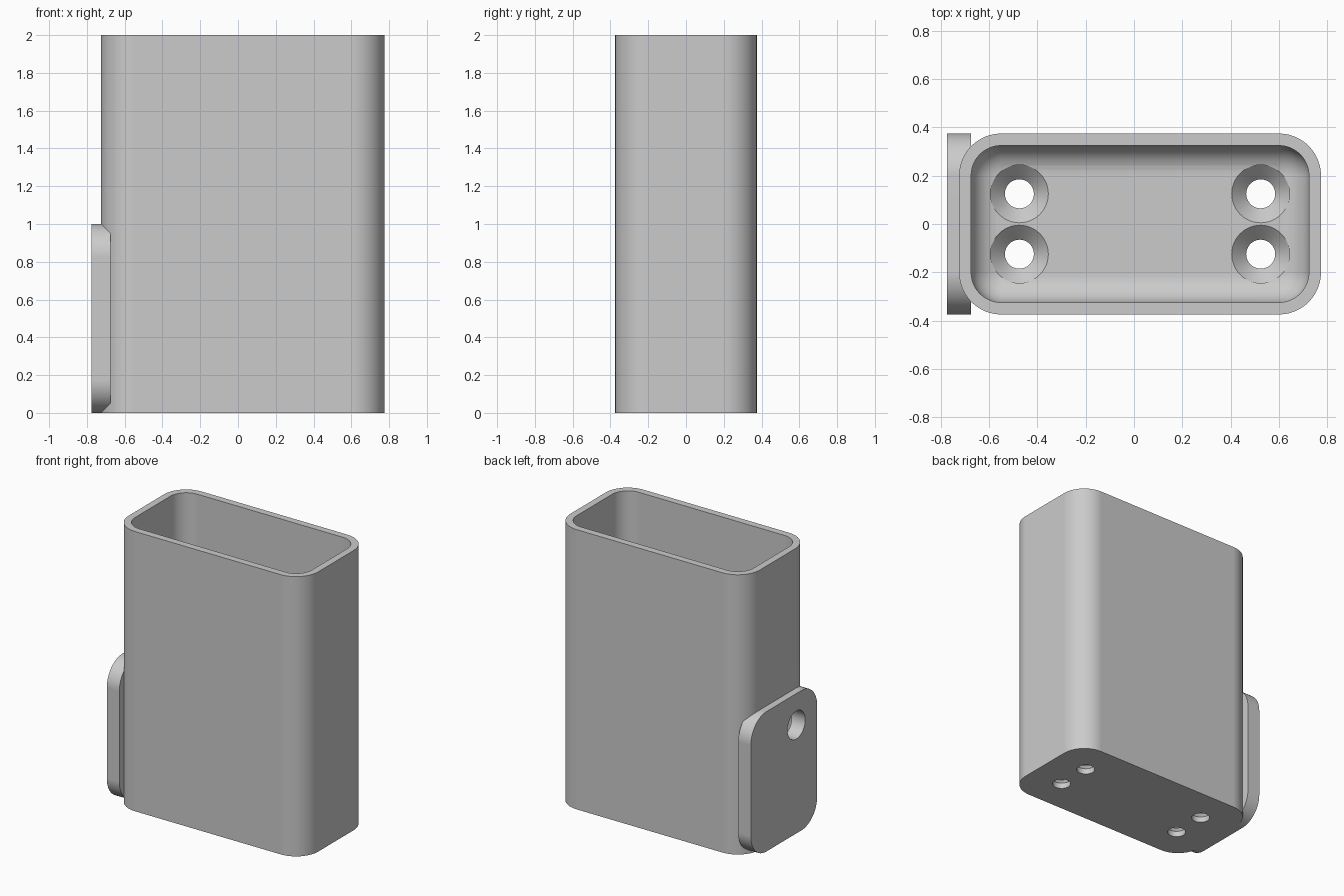
import bpy, bmesh, math
from mathutils import Matrix, Vector

cube = bpy.data.objects.get("Cube")
if cube:
    bpy.data.objects.remove(cube, do_unlink=True)

grey = bpy.data.materials.new("light grey")
grey.use_nodes = True
grey.diffuse_color = (0.6, 0.6, 0.6, 1)
grey.node_tree.nodes["Principled BSDF"].inputs["Base Color"].default_value = (0.6, 0.6, 0.6, 1)


def rounded_rect(half_u, half_v, r, steps=12):
    """Outline of a rounded rectangle, counter-clockwise."""
    points = []
    for i, (su, sv) in enumerate([(1, 1), (-1, 1), (-1, -1), (1, -1)]):
        for k in range(steps + 1):
            a = math.pi / 2 * (i + k / steps)
            points.append((su * (half_u - r) + r * math.cos(a),
                           sv * (half_v - r) + r * math.sin(a)))
    return points


def loft(name, loops):
    """Closed solid through a list of point loops."""
    bm = bmesh.new()
    rings = [[bm.verts.new(p) for p in loop] for loop in loops]
    for a, b in zip(rings, rings[1:]):
        for i in range(len(a)):
            j = (i + 1) % len(a)
            bm.faces.new((a[i], a[j], b[j], b[i]))
    bm.faces.new(rings[0][::-1])
    bm.faces.new(rings[-1])
    bmesh.ops.recalc_face_normals(bm, faces=bm.faces)
    mesh = bpy.data.meshes.new(name)
    bm.to_mesh(mesh)
    bm.free()
    obj = bpy.data.objects.new(name, mesh)
    bpy.context.collection.objects.link(obj)
    mesh.materials.append(grey)
    return obj


def round_cutter(profile, matrix):
    """Turned cutter from (radius, height) pairs."""
    turn = [2 * math.pi * i / 48 for i in range(48)]
    obj = loft("hole_cutter", [[matrix @ Vector((r * math.cos(a), r * math.sin(a), h))
                                for a in turn] for r, h in profile])
    obj.hide_render = True
    return obj


def cut(obj, cutter):
    mod = obj.modifiers.new("hole", 'BOOLEAN')
    mod.operation = 'DIFFERENCE'
    mod.solver = 'EXACT'
    mod.object = cutter
    bpy.context.view_layer.objects.active = obj
    bpy.ops.object.modifier_apply(modifier=mod.name)


# Open container: outer wall, rim, inner wall, floor fillet
CX, HX, HY, WALL, FLOOR, FILLET = 0.025, 0.75, 0.375, 0.05, 0.1, 0.12


def level(inset, z):
    return [(CX + x, y, z) for x, y in rounded_rect(HX - inset, HY - inset, 0.175 - inset)]


loops = [level(0, 0), level(0, 2), level(WALL, 2)]
for k in range(11):
    a = math.pi / 2 * k / 10
    loops.append(level(WALL + FILLET * (1 - math.cos(a)), FLOOR + FILLET * (1 - math.sin(a))))
container = loft("container", loops)

# Side mounting plate
plate = loft("mounting_plate", [[(x, u, v + 0.5) for u, v in rounded_rect(0.375, 0.5, 0.175)]
                                for x in (-0.775, -0.676)])

# Countersunk floor holes
cutters = []
for x in (-0.475, 0.525):
    for y in (-0.125, 0.125):
        cutters.append(round_cutter([(0.06, -0.1), (0.06, 0.04), (0.12, FLOOR), (0.12, 0.3)],
                                    Matrix.Translation((x, y, 0))))
        cut(container, cutters[-1])

# Side hole through plate and wall
side = Matrix.Translation((-0.7, -0.14, 0.775)) @ Matrix.Rotation(math.pi / 2, 4, 'Y')
cutters.append(round_cutter([(0.1, -0.15), (0.1, 0.12)], side))
for obj in (container, plate):
    cut(obj, cutters[-1])
for c in cutters:
    bpy.data.objects.remove(c, do_unlink=True)

# Smooth rounded surfaces, crisp edges
for obj in (container, plate):
    bpy.ops.object.select_all(action='DESELECT')
    obj.select_set(True)
    bpy.context.view_layer.objects.active = obj
    bpy.ops.object.shade_smooth_by_angle(angle=math.radians(30))
    normals = obj.modifiers.new("even_normals", 'WEIGHTED_NORMAL')
    normals.keep_sharp = True
